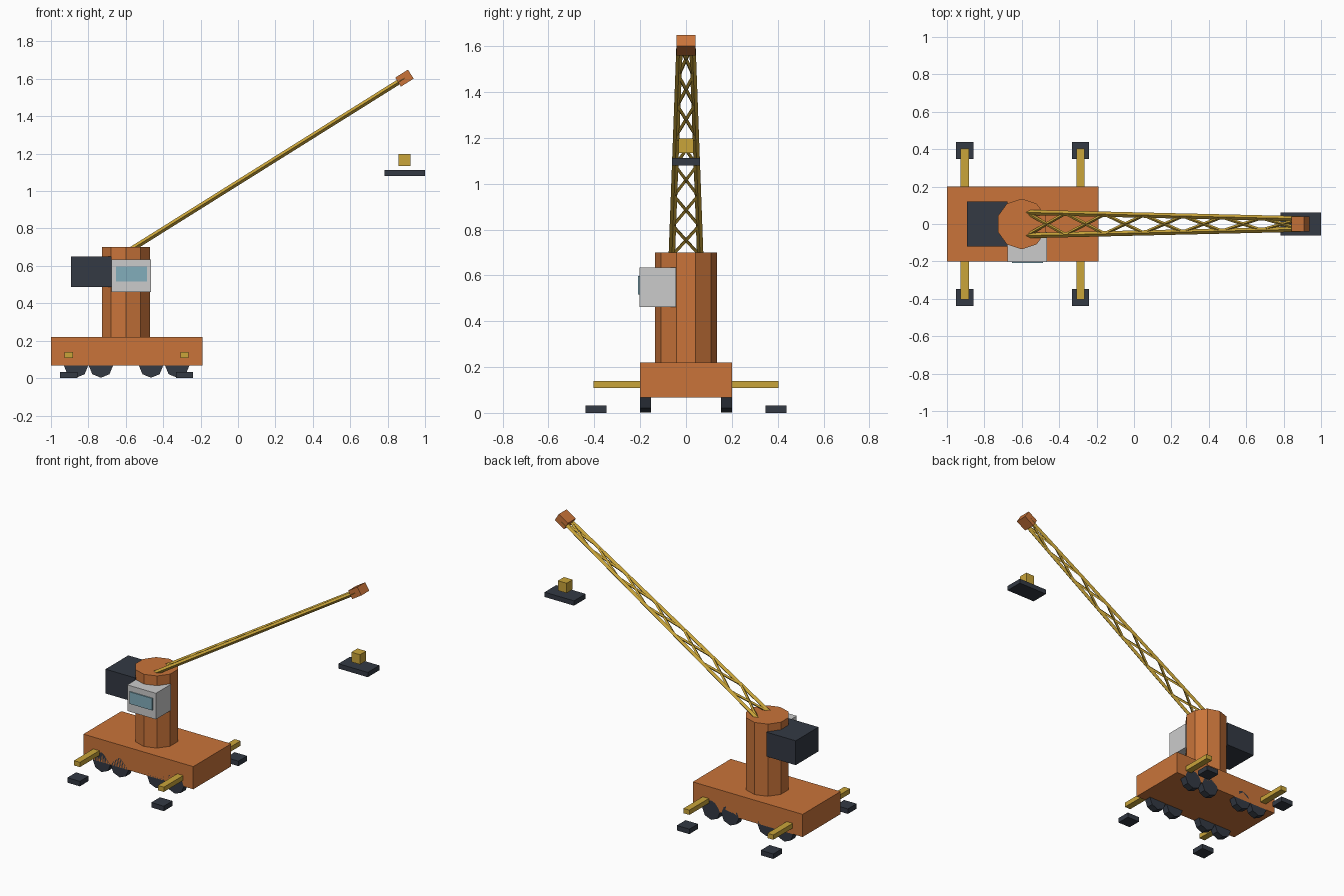
import bpy, bmesh, math
from mathutils import Vector, Matrix

if "Cube" in bpy.data.objects:
    bpy.data.objects.remove(bpy.data.objects["Cube"])


def material(name, rgb):
    m = bpy.data.materials.new(name)
    m.diffuse_color = (*rgb, 1)
    m.use_nodes = True
    m.node_tree.nodes["Principled BSDF"].inputs["Base Color"].default_value = m.diffuse_color
    return m


ORANGE = material("orange_paint", (0.587, 0.175, 0.042))
YELLOW = material("yellow_steel", (0.587, 0.373, 0.042))
DARK = material("dark_steel", (0.033, 0.041, 0.057))
GLASS = material("window_glass", (0.225, 0.42, 0.50))


def finish(name, bm, mat):
    me = bpy.data.meshes.new(name)
    bm.to_mesh(me)
    bm.free()
    ob = bpy.data.objects.new(name, me)
    bpy.context.collection.objects.link(ob)
    if mat:
        me.materials.append(mat)
    return ob


def box(name, x, y, z, mat=None):
    """Box given as (min, max) on each axis."""
    bm = bmesh.new()
    size = [b - a for a, b in (x, y, z)]
    mid = [(a + b) / 2 for a, b in (x, y, z)]
    bmesh.ops.create_cube(bm, size=1, matrix=Matrix.Translation(mid) @ Matrix.Diagonal((*size, 1)))
    return finish(name, bm, mat)


def rod(name, a, b, r, sides, mat):
    """Prism with a regular cross-section running from a to b."""
    a, b = Vector(a), Vector(b)
    d = b - a
    rot = d.to_track_quat('Z', 'Y').to_matrix().to_4x4()
    bm = bmesh.new()
    bmesh.ops.create_cone(bm, cap_ends=True, segments=sides, radius1=r, radius2=r,
                          depth=d.length, matrix=Matrix.Translation((a + b) / 2) @ rot)
    return finish(name, bm, mat)


# Chassis and turning column
box("chassis", (-1, -0.19), (-0.2, 0.2), (0.068, 0.219), ORANGE)
rod("column", (-0.6, 0, 0.219), (-0.6, 0, 0.7), 0.135, 10, ORANGE)

# Wheels
for i, x in enumerate((-0.866, -0.733, -0.465, -0.325)):
    for side, s in (("front", -1), ("back", 1)):
        rod(f"wheel_{side}_{i + 1}", (x, s * 0.152, 0.067), (x, s * 0.2, 0.067), 0.065, 8, DARK)

# Outrigger beams and ground pads
for end, x in (("rear", -0.905), ("forward", -0.286)):
    box(f"outrigger_{end}", (x - 0.022, x + 0.022), (-0.404, 0.404), (0.108, 0.14), YELLOW)
    for side, y in (("front", -0.393), ("back", 0.393)):
        box(f"pad_{end}_{side}", (x - 0.046, x + 0.046), (y - 0.046, y + 0.046), (0, 0.033), DARK)

# Counterweight, cab and window
box("counterweight", (-0.893, -0.676), (-0.12, 0.12), (0.488, 0.65), DARK)
box("cab", (-0.675, -0.464), (-0.202, -0.043), (0.461, 0.635))
box("cab_window", (-0.653, -0.487), (-0.209, -0.19), (0.517, 0.597), GLASS)

# Tapered lattice boom: two chords with crossed braces
FOOT, TIP = Vector((-0.576, 0, 0.685)), Vector((0.89, 0, 1.603))


def boom_point(t, side):
    p = FOOT.lerp(TIP, t)
    p.y = side * (0.062 + (0.028 - 0.062) * t)
    return p


PANELS = 7
for side, s in (("front", -1), ("back", 1)):
    rod(f"boom_chord_{side}", boom_point(0, s), boom_point(1, s), 0.014, 4, YELLOW)
    for i in range(PANELS):
        rod(f"boom_brace_{side}_{i + 1}", boom_point(i / PANELS, s),
            boom_point((i + 1) / PANELS, -s), 0.009, 4, YELLOW)

# Boom head, tilted with the boom
head = box("boom_head", (-0.04, 0.04), (-0.041, 0.041), (-0.0285, 0.0285), ORANGE)
head.location = (0.89, 0, 1.604)
head.rotation_euler.y = -math.atan2(TIP.z - FOOT.z, TIP.x - FOOT.x)

# Hanging hook block and load plate
box("hook_block", (0.858, 0.922), (-0.032, 0.032), (1.133, 1.198), YELLOW)
box("load_plate", (0.783, 1.0), (-0.061, 0.061), (1.08, 1.112), DARK)
